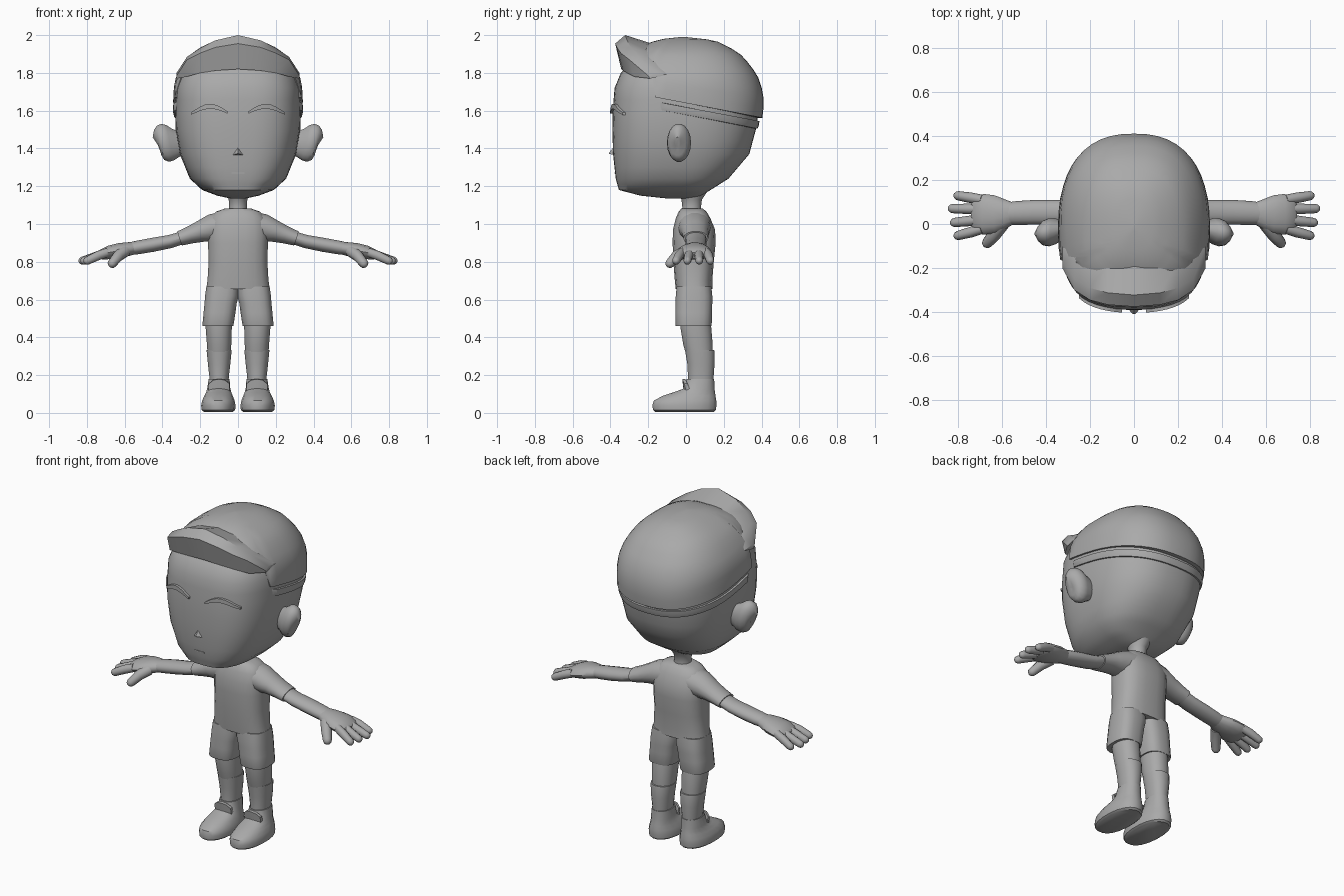
import bpy, bmesh, math
from mathutils import Vector

grey = bpy.data.materials.new("plain grey")
grey.diffuse_color = (0.4, 0.4, 0.4, 1)


def build(name, rows, mirror=False, closed=True, angle=40):
    """Skin a list of equal-length point rows and cap both ends."""
    bm = bmesh.new()
    vs = [[bm.verts.new(p) for p in r] for r in rows]
    n = len(rows[0])
    for a, b in zip(vs, vs[1:]):
        for i in range(n if closed else n - 1):
            j = (i + 1) % n
            bm.faces.new((a[i], a[j], b[j], b[i]))
    if closed:
        bm.faces.new(vs[0])
        bm.faces.new(vs[-1])
    bmesh.ops.recalc_face_normals(bm, faces=bm.faces)
    me = bpy.data.meshes.new(name)
    bm.to_mesh(me)
    bm.free()
    me.materials.append(grey)
    ob = bpy.data.objects.new(name, me)
    bpy.context.collection.objects.link(ob)
    bpy.ops.object.select_all(action='DESELECT')
    ob.select_set(True)
    bpy.context.view_layer.objects.active = ob
    bpy.ops.object.shade_smooth_by_angle(angle=math.radians(angle))
    if mirror:
        ob.modifiers.new("mirror", 'MIRROR')
    return ob


def spow(v, e):
    return math.copysign(abs(v) ** e, v)


def stack(name, rings, mirror=False, n=2.5, sides=20):
    """Upright loft; each ring is (z, centre x, half width, front y, back y)."""
    rows = []
    for z, cx, hx, yf, yb in rings:
        rows.append([])
        for i in range(sides):
            a = math.tau * (i + 0.5) / sides
            rows[-1].append((cx + hx * spow(math.cos(a), 2 / n),
                             (yf + yb) / 2 + (yb - yf) / 2 * spow(math.sin(a), 2 / n), z))
    return build(name, rows, mirror)


def limb(name, path, sides=14, rounded=False):
    """Mirrored tube; path points are (x, y, z, flat radius, tall radius)."""
    P = [Vector(p[:3]) for p in path]
    rows = []
    for k, p in enumerate(path):
        t = (P[min(k + 1, len(P) - 1)] - P[max(k - 1, 0)]).normalized()
        u = t.cross(Vector((0, 0, 1))).normalized()
        v = u.cross(t)
        end = rounded and k == len(P) - 1
        for d, s in ([(0, 1), (.5, .87), (.85, .53), (.98, .2)] if end else [(0, 1)]):
            rows.append([P[k] + t * d * p[4] + s * (u * p[3] * math.cos(math.tau * i / sides)
                         + v * p[4] * math.sin(math.tau * i / sides)) for i in range(sides)])
    return build(name, rows, True)


# Head and hair share one cross-section rule: (z, half width, front y, back y)
YC = -0.02
HEAD = [(1.135, .04, -.10, .04), (1.15, .11, -.24, .08), (1.18, .19, -.355, .13),
        (1.24, .255, -.372, .225), (1.37, .308, -.386, .335), (1.5, .33, -.39, .37),
        (1.6, .333, -.388, .385), (1.72, .328, -.378, .385), (1.8, .30, -.345, .35),
        (1.9, .20, -.24, .22)]
HAIR = [(1.5, .335, -.385, .395), (1.6, .343, -.385, .41), (1.68, .343, -.38, .41),
        (1.76, .335, -.37, .392), (1.82, .308, -.345, .355), (1.89, .258, -.30, .30),
        (1.93, .21, -.255, .24), (1.965, .135, -.18, .17), (1.98, .085, -.12, .10),
        (1.99, .01, -.03, 0)]


def section(table, z):
    z = min(max(z, table[0][0]), table[-1][0])
    for a, b in zip(table, table[1:]):
        if z <= b[0]:
            f = (z - a[0]) / (b[0] - a[0])
            return [a[i] + (b[i] - a[i]) * f for i in (1, 2, 3)]


def skull(table, a, z, off=0):
    hx, yf, yb = section(table, z)
    c, s = math.cos(a), math.sin(a)
    e, d = (2 / 2.9, YC - yf) if s < 0 else (2 / 2.4, yb - YC)
    return Vector(((hx + off) * spow(c, e), YC + (d + off) * spow(s, e), z))


def face_y(x, z):
    hx, yf, _ = section(HEAD, z)
    return YC - (YC - yf) * (1 - (abs(x) / hx) ** 2.9) ** (1 / 2.9)


COLS = [math.tau * i / 48 for i in range(48)]
levels = [1.135, 1.15, 1.165, 1.18, 1.21, 1.24, 1.3, 1.37, 1.44, 1.5, 1.6, 1.66, 1.72, 1.8, 1.9]
build("head", [[skull(HEAD, a, z) for a in COLS] for z in levels])


# Hair cap with a slanted rim that steps up to the forehead
def rim(a):
    y = skull(HAIR, a, 1.68).y
    return 1.83 if y < -.2 else 1.64 - .19 * y


def rim_row(f, off=0):
    return [skull(HAIR, a, rim(a) + (1.99 - rim(a)) * f, off) for a in COLS]


build("hair_cap", [rim_row(0, -.04), rim_row(0)]
      + [rim_row(f) for f in (.12, .25, .37, .5, .6, .7, .78, .85, .9, .94, .97, 1)])

# Lower hair band, separated from the cap by a groove
rows = []
for dz, off in ((-.02, -.03), (-.022, .012), (-.045, .012), (-.062, .008), (-.064, -.03)):
    row = []
    for a in COLS:
        y = skull(HEAD, a, 1.6).y
        fade = min(max((y + .19) / .06, 0), 1)
        row.append(skull(HEAD, a, 1.64 - .19 * max(y, -.2) + dz, off * fade - .03 * (1 - fade)))
    rows.append(row)
build("hair_band", rows, angle=30)

# Swept-up fringe: x, then y and z of hairline, edge, peak and back
half = [(0, -.343, 1.82, -.375, 1.955, -.322, 2.0, -.18, 1.955),
        (.12, -.333, 1.812, -.366, 1.935, -.312, 1.972, -.18, 1.94),
        (.2, -.313, 1.80, -.345, 1.905, -.29, 1.932, -.17, 1.90),
        (.27, -.275, 1.78, -.30, 1.87, -.25, 1.885, -.15, 1.85),
        (.325, -.19, 1.77, -.2, 1.785, -.17, 1.80, -.1, 1.79)]
sides = [(-r[0],) + r[1:] for r in half[:0:-1]] + half
build("fringe", [[(r[0], r[k], r[k + 1]) for k in (1, 3, 5, 7)] for r in sides], angle=35)

# Eyebrows follow the face
rows = []
for k in range(9):
    f = k / 8
    x, z = .055 + .195 * f, 1.59 + .036 * math.sin(math.pi * min(f * 1.02, 1)) - .006 * f
    h = .006 + .007 * math.sin(math.pi * f)
    y = face_y(x, z)
    rows.append([(x, y - .014, z - h), (x, y - .014, z + h), (x, y + .02, z + h), (x, y + .02, z - h)])
build("eyebrow", rows, True, angle=30)

# Nose and mouth
y = face_y(0, 1.38)
build("nose", [[(-.03, y + .005, 1.365), (.03, y + .005, 1.365), (0, y + .005, 1.41)],
               [(-.006, y - .022, 1.372), (.006, y - .022, 1.372), (0, y - .02, 1.378)]], angle=20)
y = face_y(0, 1.27)
build("mouth", [[(x, y - .003, 1.268), (x, y - .003, 1.273), (x, y + .004, 1.273), (x, y + .004, 1.268)]
                for x in (-.035, 0, .035)])

# Ears: flattened ovals with a narrow root
stack_ear = []
for x, ry, rz in ((.29, .035, .06), (.33, .045, .075), (.36, .06, .095), (.385, .064, .102),
                  (.41, .057, .092), (.425, .04, .068), (.432, .015, .03)):
    stack_ear.append([(x + .02 * math.sin(a), -.035 + ry * math.cos(a) - (x - .37) * .15,
                       1.43 + rz * math.sin(a)) for a in [math.tau * i / 18 for i in range(18)]])
build("ear", stack_ear, True)

# Neck, shirt and sleeves
stack("neck", [(1.04, 0, .055, -.025, .085), (1.09, 0, .047, -.02, .08),
               (1.13, 0, .05, -.025, .085), (1.18, 0, .075, -.06, .12)], n=2)
stack("shirt", [(.655, 0, .17, -.055, .14), (.7, 0, .163, -.06, .14), (.8, 0, .157, -.068, .148),
                (.9, 0, .16, -.072, .158), (.97, 0, .16, -.07, .155), (1.03, 0, .148, -.055, .13),
                (1.065, 0, .118, -.04, .11), (1.082, 0, .07, -.025, .088)], n=2.7)
limb("sleeve", [(.07, .045, .99, .09, .08), (.14, .045, .978, .085, .075),
                (.2, .048, .96, .073, .058), (.25, .05, .943, .068, .048), (.308, .052, .924, .066, .04)])

# Arms, palms, fingers and thumbs
limb("arm", [(.26, .052, .938, .056, .034), (.36, .053, .907, .056, .036), (.45, .053, .89, .056, .038),
             (.53, .05, .876, .054, .037), (.58, .047, .868, .05, .034)])
limb("palm", [(.55, .05, .872, .05, .034), (.59, .046, .866, .07, .038), (.63, .044, .859, .086, .04),
              (.68, .044, .85, .092, .037), (.72, .044, .838, .085, .029), (.735, .044, .833, .06, .018)])
for name, by, ty, tx in (("little", .11, .128, .797), ("ring", .067, .07, .823),
                         ("middle", .022, .007, .813), ("index", -.022, -.052, .797)):
    limb(name + "_finger", [(.69, by, .85, .023, .024), (.74, by + (ty - by) * .5, .833, .024, .025),
                            (tx, ty, .806, .021, .022)], 10, True)
limb("thumb", [(.60, .0, .856, .034, .032), (.635, -.05, .83, .03, .03),
               (.665, -.085, .792, .025, .025)], 10, True)

# Shorts, legs, socks
stack("shorts", [(.46, .106, .082, -.055, .135), (.465, .106, .083, -.057, .137),
                 (.53, .098, .085, -.057, .138), (.58, .092, .086, -.056, .14),
                 (.62, .085, .09, -.055, .14), (.67, .08, .088, -.05, .135)], True, n=2.8)
stack("leg", [(.29, .1, .06, .005, .14), (.36, .1, .065, -.015, .142),
              (.45, .102, .07, -.03, .135), (.52, .102, .07, -.03, .125)], True, n=2.2)
stack("sock", [(.15, .1, .05, .01, .145), (.19, .1, .052, .01, .147), (.26, .1, .06, .006, .152),
               (.32, .1, .066, -.004, .152), (.332, .1, .067, -.005, .15)], True, n=2.2)

# Shoes with upright tongues
stack("shoe", [(.006, .104, .078, -.165, .15), (.015, .104, .09, -.176, .16), (.04, .104, .092, -.18, .163),
               (.065, .104, .087, -.172, .162), (.09, .103, .076, -.125, .158), (.108, .102, .068, -.07, .155),
               (.128, .102, .062, -.015, .152), (.18, .1, .056, .002, .15)], True, n=2.2)
build("shoe_tongue", [[(x, .015 + b, .105), (x, -.012 + b, .115), (x, -.02 + b, .178 - 2 * b),
                       (x, -.004 + b, .18 - 2 * b)]
                      for x, b in ((.045, .012), (.07, .002), (.1, 0), (.13, .002), (.155, .012))], True, angle=30)
